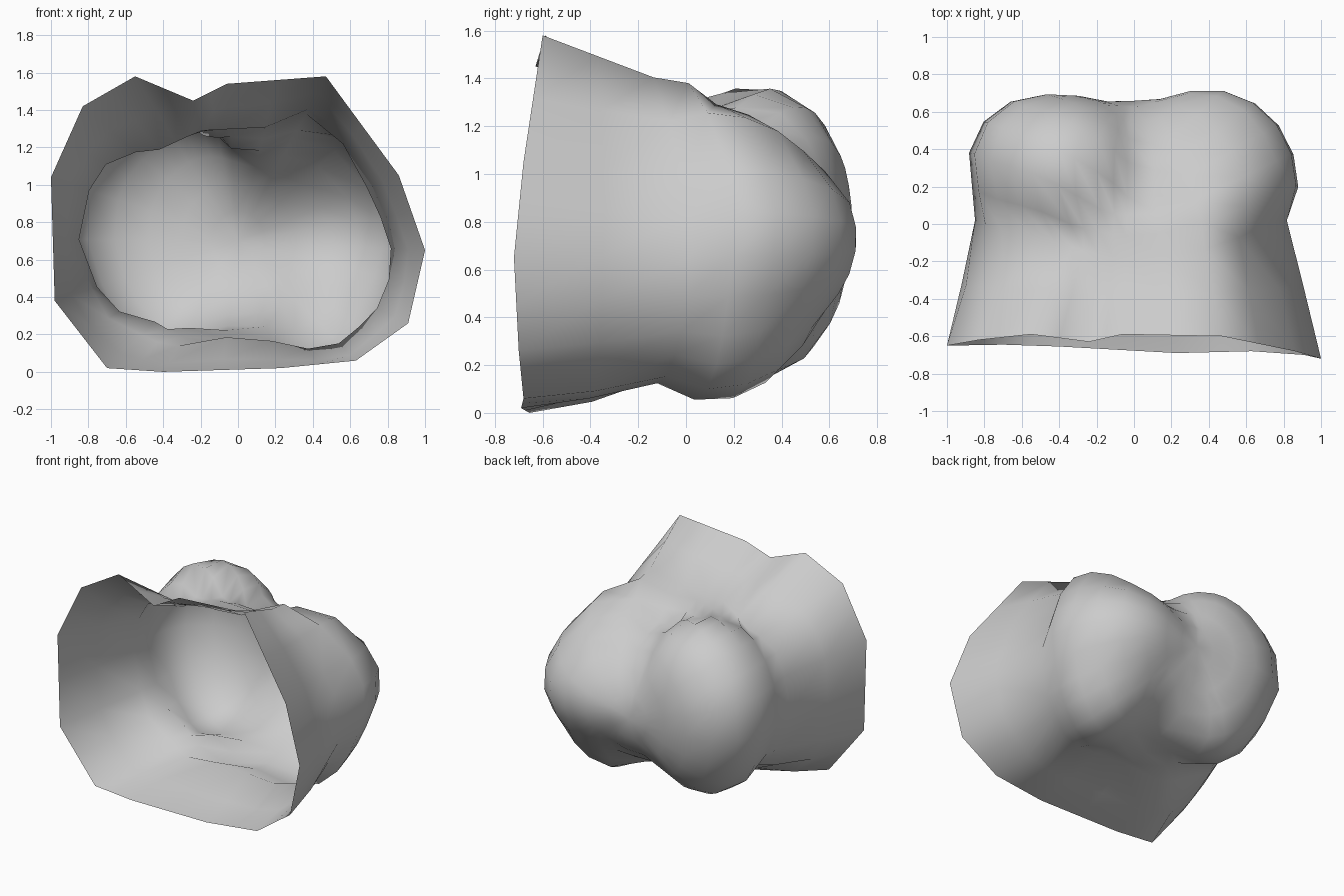
import bpy, bmesh, math
from mathutils import Vector

cube = bpy.data.objects.get("Cube")
if cube:
    bpy.data.objects.remove(cube, do_unlink=True)

CENTRE = Vector((0, -0.2, 0.7))   # point the rings are measured from
STEPS = 8                         # rings from the waist to the back pole

# Flared front rim (x, y, z), listed around the opening
RIM = [(1, -.72, .65), (.86, -.68, 1.05), (.47, -.6, 1.58), (-.06, -.59, 1.54),
       (-.24, -.63, 1.45), (-.55, -.59, 1.58), (-.83, -.62, 1.42), (-1, -.65, 1.04),
       (-.98, -.65, .38), (-.7, -.645, .02), (-.4, -.655, 0), (.23, -.69, .02),
       (.63, -.68, .06), (.91, -.7, .26)]

# Narrow throat outline (x, z)
WAIST = [(.82, .7), (.6, 1.18), (.36, 1.42), (.2, 1.31), (-.2, 1.29), (-.46, 1.17),
         (-.66, 1.18), (-.86, .87), (-.84, .55), (-.69, .28), (-.37, .13),
         (.02, .2), (.44, .11), (.58, .17), (.8, .4)]

# Rounded lobes of the back: centre, radii
LOBES = [((-.38, .28, .74), (.46, .41, .6)),    # tall lobe on the right
         ((-.54, .31, .8), (.35, .36, .4)),     # its outer shoulder
         ((-.36, .27, .95), (.43, .38, .41)),   # its broad top
         ((.42, .1, .68), (.44, .5, .63)),      # lobe on the left
         ((.4, .24, .73), (.47, .48, .4)),      # its rear bulge
         ((.38, -.1, 1.1), (.26, .21, .33)),    # bump over the left lobe
         ((.05, .12, .7), (.7, .54, .48)),      # core joining them
         ((0, -.1, .72), (.78, .37, .59))]      # throat behind the waist


def outline_radius(points, angle):
    """Distance from the axis to a closed outline along one direction."""
    d = Vector((math.cos(angle), math.sin(angle)))
    best = 0
    for i, p in enumerate(points):
        a = Vector((p[0], p[1] - CENTRE.z))
        q = points[(i + 1) % len(points)]
        e = Vector((q[0], q[1] - CENTRE.z)) - a
        det = d.cross(e)
        if abs(det) > 1e-6:
            r, t = a.cross(e) / det, a.cross(d) / det
            if r > 0 and -1e-4 <= t <= 1.0001:
                best = max(best, r)
    return best


def lobe_distance(d):
    """Soft maximum of the distances at which a ray leaves the lobes."""
    total = 0
    for centre, radii in LOBES:
        o = Vector([(CENTRE[k] - centre[k]) / radii[k] for k in range(3)])
        v = Vector([d[k] / radii[k] for k in range(3)])
        a, b, c = v.dot(v), o.dot(v), o.dot(o) - 1
        disc = b * b - a * c
        if disc > 0:
            total += max(0, (math.sqrt(disc) - b) / a) ** 28
    return total ** (1 / 28)


# One column of points per rim corner and per rim edge midpoint
bm = bmesh.new()
pole = bm.verts.new(CENTRE + Vector((0, lobe_distance(Vector((0, 1, 0))), 0)))
columns = []
for i, p in enumerate(RIM):
    start, end = Vector(p), Vector(RIM[(i + 1) % len(RIM)])
    for rim in (start, (start + end) / 2):
        angle = math.atan2(rim.z - CENTRE.z, rim.x)
        out = Vector((math.cos(angle), 0, math.sin(angle)))
        radius = outline_radius(WAIST, angle)
        waist = CENTRE + out * radius
        waist.y = -.18 + .2 * out.x ** 2
        path = [rim, rim.lerp(waist, .5) + out * .03 * max(0, -out.z), waist]
        theta = math.atan2(radius, waist.y - CENTRE.y)
        for s in range(1, STEPS):
            t = theta * (1 - s / STEPS)
            d = out * math.sin(t) + Vector((0, math.cos(t), 0))
            path.append(CENTRE + d * lobe_distance(d))
        columns.append([bm.verts.new(v) for v in path])

# Skin between neighbouring columns, closed at the back
for i, col in enumerate(columns):
    nxt = columns[(i + 1) % len(columns)]
    for j in range(len(col) - 1):
        bm.faces.new((col[j], col[j + 1], nxt[j + 1], nxt[j]))
    bm.faces.new((col[-1], pole, nxt[-1]))
bmesh.ops.recalc_face_normals(bm, faces=bm.faces)
for f in bm.faces:
    f.smooth = True

mesh = bpy.data.meshes.new("lumpy_shell")
bm.to_mesh(mesh)
bm.free()
shell = bpy.data.objects.new("lumpy_shell", mesh)
bpy.context.collection.objects.link(shell)

# Plain grey surface
grey = bpy.data.materials.new("plain_grey")
grey.use_nodes = True
colour = (.6, .6, .6, 1)
grey.diffuse_color = colour
grey.node_tree.nodes["Principled BSDF"].inputs["Base Color"].default_value = colour
mesh.materials.append(grey)
